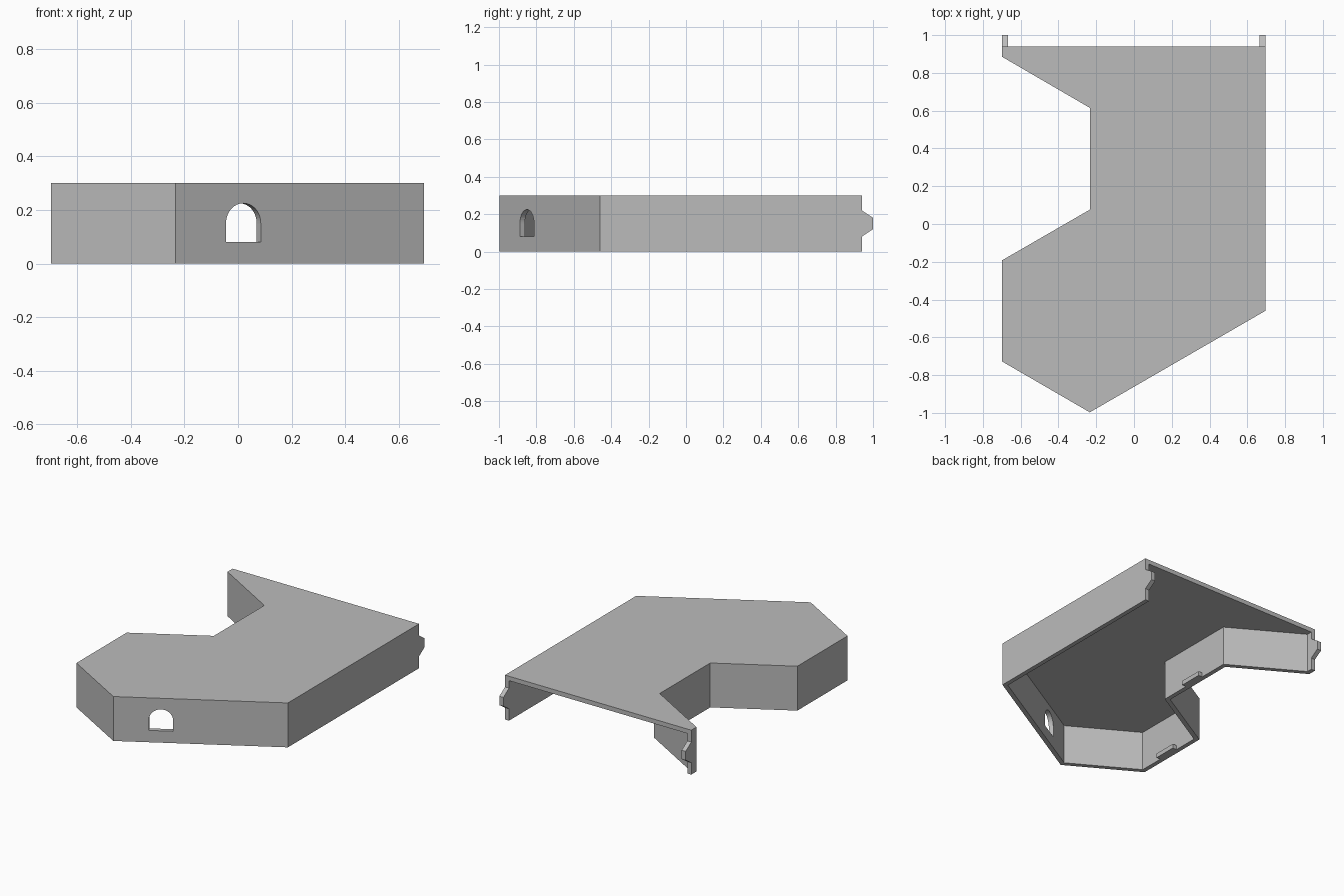
import bpy, bmesh
from math import sin, cos, pi
from mathutils import Vector

cube = bpy.data.objects.get("Cube")
if cube:
    bpy.data.objects.remove(cube, do_unlink=True)

HEIGHT, WALL, BACK = 0.30, 0.03, 0.94
LEFT, RIGHT, NOOK = 0.695, -0.698, -0.234

grey = bpy.data.materials.new("plain grey")
grey.use_nodes = True
grey.diffuse_color = (0.5, 0.5, 0.5, 1)
grey.node_tree.nodes["Principled BSDF"].inputs["Base Color"].default_value = (0.5, 0.5, 0.5, 1)


def prism(name, points, sweep):
    """Extrude a closed outline of 3D points along the sweep vector."""
    bm = bmesh.new()
    face = bm.faces.new([bm.verts.new(p) for p in points])
    top = bmesh.ops.extrude_face_region(bm, geom=[face])["geom"]
    bmesh.ops.translate(bm, vec=sweep, verts=[v for v in top if isinstance(v, bmesh.types.BMVert)])
    bmesh.ops.recalc_face_normals(bm, faces=bm.faces)
    mesh = bpy.data.meshes.new(name)
    bm.to_mesh(mesh)
    bm.free()
    mesh.materials.append(grey)
    obj = bpy.data.objects.new(name, mesh)
    bpy.context.collection.objects.link(obj)
    return obj


def inset(path, distance):
    """Mitred offset to the left of an open path."""
    pts = [Vector(p) for p in path]
    dirs = [(b - a).normalized() for a, b in zip(pts, pts[1:])]
    normals = [Vector((-d.y, d.x)) for d in dirs]
    normals = [normals[0]] + normals + [normals[-1]]
    return [p + (n + m) * distance / (1 + n.dot(m))
            for p, n, m in zip(pts, normals, normals[1:])]


def cut(target, cutter):
    mod = target.modifiers.new(cutter.name, 'BOOLEAN')
    mod.operation = 'DIFFERENCE'
    mod.solver = 'EXACT'
    mod.object = cutter
    cutter.hide_render = True
    cutter.hide_viewport = True


# Wall line, clockwise from the back right end to the back left end, then reversed
outline = [(RIGHT, BACK), (RIGHT, 0.885), (NOOK, 0.615), (NOOK, 0.076), (RIGHT, -0.192),
           (RIGHT, -0.728), (NOOK, -0.997), (LEFT, -0.46), (LEFT, BACK)]

# Flat-roofed shell, hollow below and open at the back
shell = prism("roof_and_walls", [(x, y, 0) for x, y in outline], (0, 0, HEIGHT))
inner = inset(outline, WALL)
inner[0].y = inner[-1].y = BACK + 0.1
cavity = prism("cavity_cutter", [(p.x, p.y, -0.1) for p in inner], (0, 0, HEIGHT - WALL + 0.1))
cut(shell, cavity)

# Arched doorway through the long slanted front wall
corner, end = Vector((*outline[6], 0)), Vector((*outline[7], 0))
along = (end - corner).normalized()
inward = Vector((-along.y, along.x, 0))
middle = corner + along * ((0.02 - corner.x) / along.x) - inward * 0.05
RADIUS, SILL, SPRING = 0.075, 0.08, 0.15
arch = [(-RADIUS, SILL), (RADIUS, SILL)]
arch += [(RADIUS * cos(pi * i / 24), SPRING + RADIUS * sin(pi * i / 24)) for i in range(25)]
door = prism("doorway_cutter", [middle + along * u + Vector((0, 0, z)) for u, z in arch], inward * 0.13)
cut(shell, door)

# Tapered joining tabs on the two back wall ends
for name, x in (("left_tab", LEFT - WALL), ("right_tab", RIGHT)):
    profile = [(BACK, 0.08), (1.0, 0.12), (1.0, 0.18), (BACK, 0.22)]
    prism(name, [(x, y, z) for y, z in profile], (WALL, 0, 0))

# Small blocks inside the foot of the two straight right walls
for name, x, y in (("front_foot_block", RIGHT, -0.46), ("nook_foot_block", NOOK, 0.345)):
    x += WALL
    base = [(x, y - 0.08, 0), (x + 0.03, y - 0.08, 0), (x + 0.03, y + 0.08, 0), (x, y + 0.08, 0)]
    prism(name, base, (0, 0, 0.03))
